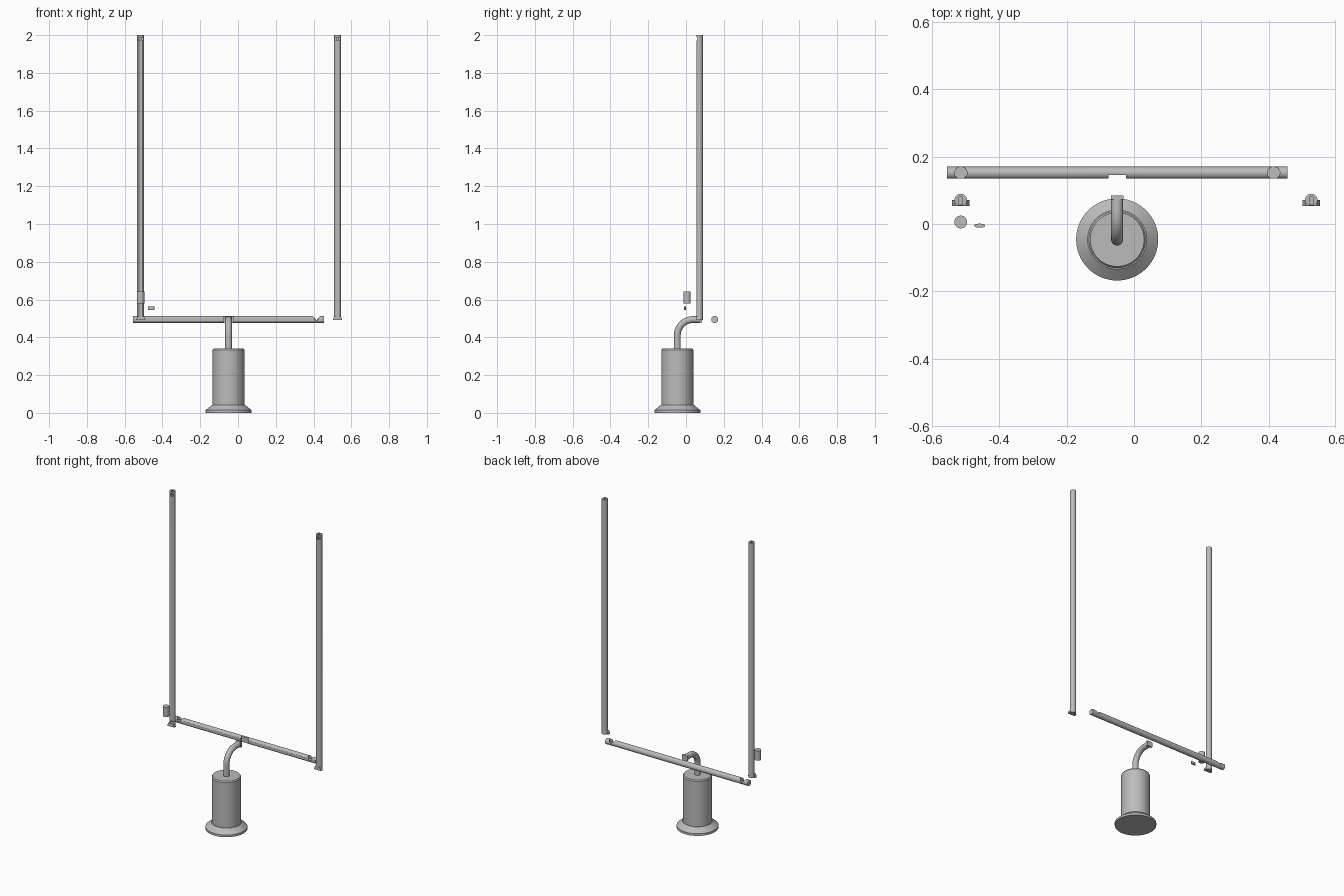
import bpy, bmesh, math
from mathutils import Matrix, Vector

if "Cube" in bpy.data.objects:
    bpy.data.objects.remove(bpy.data.objects["Cube"])

grey = bpy.data.materials.new("plain grey")
grey.diffuse_color = (0.5, 0.5, 0.5, 1)
grey.use_nodes = True
grey.node_tree.nodes["Principled BSDF"].inputs["Base Color"].default_value = grey.diffuse_color
R = 0.0185  # tube radius


def finish(ob):
    ob.data.materials.clear()
    ob.data.materials.append(grey)
    bpy.ops.object.select_all(action='DESELECT')
    bpy.context.view_layer.objects.active = ob
    ob.select_set(True)
    bpy.ops.object.shade_smooth_by_angle(angle=math.radians(30))
    return ob


def prism(name, outline, depth, matrix):
    """Extrude a 2D outline along local z, then place it."""
    bm = bmesh.new()
    face = bm.faces.new([bm.verts.new((a, b, 0)) for a, b in outline])
    ext = bmesh.ops.extrude_face_region(bm, geom=[face])
    bmesh.ops.translate(bm, vec=(0, 0, depth),
                        verts=[v for v in ext["geom"] if isinstance(v, bmesh.types.BMVert)])
    bmesh.ops.recalc_face_normals(bm, faces=bm.faces)
    bm.transform(matrix)
    me = bpy.data.meshes.new(name)
    bm.to_mesh(me)
    bm.free()
    ob = bpy.data.objects.new(name, me)
    bpy.context.collection.objects.link(ob)
    return ob


def at(x, y, z):
    return Matrix.Translation((x, y, z))


def ellipse(rx, ry, n=40):
    return [(rx * math.cos(2 * math.pi * i / n), ry * math.sin(2 * math.pi * i / n)) for i in range(n)]


def flat_tube():
    """Circle with a flat facing the front (-y)."""
    return [(a, b) for a, b in ellipse(R, R) if b > -0.0172]


def box(name, x0, x1, y0, y1, z0, z1):
    return prism(name, [(x0, y0), (x1, y0), (x1, y1), (x0, y1)], z1 - z0, at(0, 0, z0))


def combine(target, tool, operation):
    m = target.modifiers.new("bool", 'BOOLEAN')
    m.operation, m.solver, m.object = operation, 'EXACT', tool
    bpy.context.view_layer.objects.active = target
    bpy.ops.object.modifier_apply(modifier=m.name)
    bpy.data.objects.remove(tool)


# local (a, b, depth) -> (x, z, y): profile seen from the front
FRONT = Matrix(((1, 0, 0, 0), (0, 0, 1, 0), (0, 1, 0, 0), (0, 0, 0, 1)))


def dovetail(name, x, y0, y1, z0, z1, wide, narrow):
    return prism(name, [(x - wide, z0), (x + wide, z0), (x + narrow, z1), (x - narrow, z1)],
                 y1 - y0, at(0, y0, 0) @ FRONT)


# base: flared foot and padded drum
profile = [(0, 0), (0.122, 0), (0.122, 0.014), (0.088, 0.042), (0.085, 0.042),
           (0.085, 0.333), (0.080, 0.34), (0, 0.34)]
bm = bmesh.new()
vs = [bm.verts.new((r, 0, z)) for r, z in profile]
es = [bm.edges.new(p) for p in zip(vs, vs[1:])]
bmesh.ops.spin(bm, geom=vs + es, cent=(0, 0, 0), axis=(0, 0, 1), angle=2 * math.pi, steps=64)
bmesh.ops.remove_doubles(bm, verts=bm.verts, dist=1e-5)
bmesh.ops.recalc_face_normals(bm, faces=bm.faces)
bm.transform(at(-0.05, -0.046, 0))
me = bpy.data.meshes.new("base")
bm.to_mesh(me)
bm.free()
base = bpy.data.objects.new("base", me)
bpy.context.collection.objects.link(base)
finish(base)

# gooseneck: upright, quarter bend, short level end
path = [(-0.046, 0.33)]
for i in range(17):
    a = math.pi / 2 * i / 16
    path.append((0.037 - 0.083 * math.cos(a), 0.411 + 0.083 * math.sin(a)))
path.append((0.073, 0.494))
cu = bpy.data.curves.new("gooseneck", 'CURVE')
cu.dimensions = '3D'
cu.bevel_depth, cu.bevel_resolution, cu.use_fill_caps = 0.018, 8, True
sp = cu.splines.new('POLY')
sp.points.add(len(path) - 1)
for p, (y, z) in zip(sp.points, path):
    p.co = (-0.05, y, z, 1)
neck = bpy.data.objects.new("gooseneck", cu)
bpy.context.collection.objects.link(neck)
bpy.context.view_layer.objects.active = neck
neck.select_set(True)
bpy.ops.object.convert(target='MESH')
finish(bpy.context.view_layer.objects.active)
# tab that plugs into the crossbar
finish(box("gooseneck_tab", -0.069, -0.031, 0.073, 0.085, 0.478, 0.511))

# crossbar, flat side to the front
ALONG_X = Matrix(((0, 0, 1, 0), (0, 1, 0, 0), (1, 0, 0, 0), (0, 0, 0, 1)))
bar = prism("crossbar", flat_tube(), 1.012, at(-0.556, 0.152, 0.494) @ ALONG_X)
for x in (-0.515, 0.415):
    combine(bar, dovetail("cut", x, 0.12, 0.152, 0.491, 0.516, 0.024, 0.017), 'DIFFERENCE')
    combine(bar, prism("cut", ellipse(0.0187, 0.0187), 0.04, at(x, 0.152, 0.491)), 'DIFFERENCE')
combine(bar, box("cut", -0.076, -0.024, 0.12, 0.146, 0.47, 0.52), 'DIFFERENCE')
finish(bar)

# uprights with dovetail foot, top slot and string groove
for name, x in (("left_upright", -0.515), ("right_upright", 0.527)):
    post = prism(name, flat_tube(), 1.508, at(x, 0.071, 0.492))
    combine(post, dovetail("foot", x, 0.0532, 0.0712, 0.491, 0.511, 0.0255, 0.0175), 'UNION')
    combine(post, box("cut", x - 0.03, x + 0.03, 0.04, 0.061, 1.972, 1.988), 'DIFFERENCE')
    combine(post, box("cut", x - 0.005, x + 0.005, 0.058, 0.08, 1.97, 2.01), 'DIFFERENCE')
    finish(post)

# loose small parts: plug and oval peg
finish(prism("plug", ellipse(0.019, 0.019), 0.063, at(-0.515, 0.006, 0.579)))
finish(prism("oval_peg", ellipse(0.0165, 0.006), 0.016, at(-0.459, -0.005, 0.546)))
